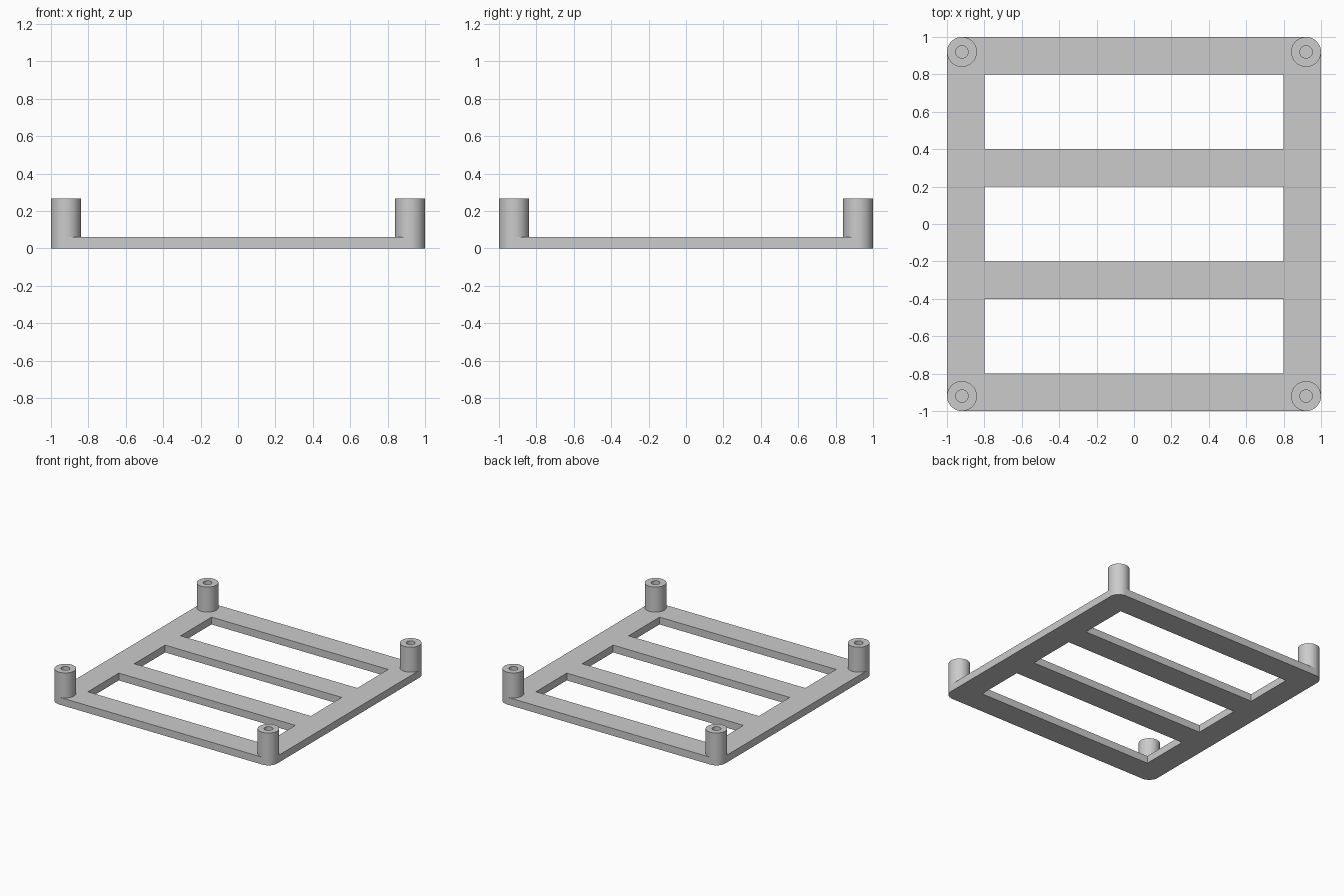
import bpy, bmesh, math
from mathutils import Matrix

if "Cube" in bpy.data.objects:
    bpy.data.objects.remove(bpy.data.objects["Cube"], do_unlink=True)

PLATE, TOP = 0.06, 0.265          # plate thickness, post height
RADIUS, HOLE = 0.08, 0.033        # post and screw hole radii
CORNER = 1 - RADIUS
SIDES = 48

grey = bpy.data.materials.new("light grey")
grey.use_nodes = True
grey.diffuse_color = (0.6, 0.6, 0.6, 1)
grey.node_tree.nodes["Principled BSDF"].inputs["Base Color"].default_value = (0.6, 0.6, 0.6, 1)


def add_object(name, bm):
    mesh = bpy.data.meshes.new(name)
    bmesh.ops.recalc_face_normals(bm, faces=bm.faces)
    bm.to_mesh(mesh)
    bm.free()
    mesh.materials.append(grey)
    obj = bpy.data.objects.new(name, mesh)
    bpy.context.collection.objects.link(obj)
    return obj


def box(bm, size, centre):
    scale = Matrix.Diagonal((*size, 1))
    bmesh.ops.create_cube(bm, size=1, matrix=Matrix.Translation(centre) @ scale)


def smooth(obj):
    bpy.ops.object.select_all(action="DESELECT")
    obj.select_set(True)
    bpy.context.view_layer.objects.active = obj
    bpy.ops.object.shade_smooth_by_angle(angle=math.radians(30))


# Base plate with rounded corners
bm = bmesh.new()
box(bm, (2, 2, PLATE), (0, 0, PLATE / 2))
upright = [e for e in bm.edges if abs(e.verts[0].co.z - e.verts[1].co.z) > 0.01]
bmesh.ops.bevel(bm, geom=upright, offset=RADIUS, segments=SIDES // 4,
                profile=0.5, affect="EDGES")
frame = add_object("base_frame", bm)

# Three wide slots cut through the plate
bm = bmesh.new()
for y in (-0.6, 0, 0.6):
    box(bm, (1.6, 0.4, 0.4), (0, y, 0))
cutter = add_object("slot_cutter", bm)
cutter.hide_render = True
cut = frame.modifiers.new("slots", "BOOLEAN")
cut.object = cutter
cut.solver = "EXACT"
bpy.context.view_layer.objects.active = frame
bpy.ops.object.modifier_apply(modifier=cut.name)
bpy.data.objects.remove(cutter, do_unlink=True)
smooth(frame)


# Hollow corner posts, turned from a profile
def post(name, x, y):
    bm = bmesh.new()
    profile = [(RADIUS, PLATE), (RADIUS, TOP), (HOLE, TOP), (HOLE, PLATE), (0, PLATE)]
    points = [bm.verts.new((r, 0, z)) for r, z in profile]
    edges = [bm.edges.new(pair) for pair in zip(points, points[1:])]
    bmesh.ops.spin(bm, geom=points + edges, cent=(0, 0, 0), axis=(0, 0, 1),
                   angle=math.tau, steps=SIDES)
    bmesh.ops.remove_doubles(bm, verts=bm.verts, dist=0.0001)
    # Close the underside
    rim = [e for e in bm.edges if e.is_boundary]
    bmesh.ops.contextual_create(bm, geom=rim)
    bmesh.ops.translate(bm, verts=bm.verts, vec=(x, y, 0))
    smooth(add_object(name, bm))


for depth, y in (("front", -CORNER), ("back", CORNER)):
    for side, x in (("right", -CORNER), ("left", CORNER)):
        post(f"{depth}_{side}_post", x, y)
